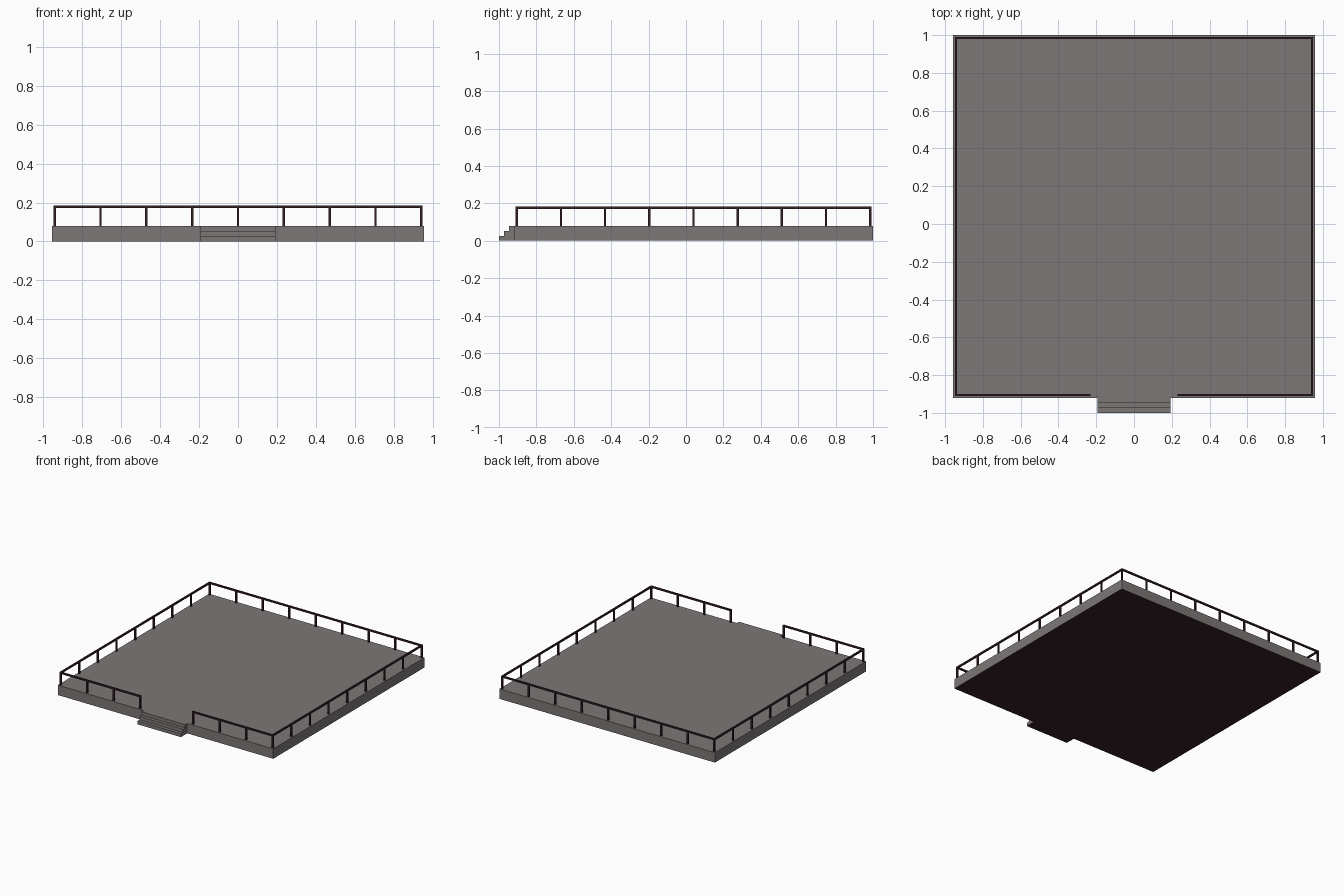
import bpy, bmesh

if "Cube" in bpy.data.objects:
    bpy.data.objects.remove(bpy.data.objects["Cube"])


def material(name, rgb):
    m = bpy.data.materials.new(name)
    m.diffuse_color = (*rgb, 1)
    m.use_nodes = True
    m.node_tree.nodes["Principled BSDF"].inputs["Base Color"].default_value = m.diffuse_color
    return m


STONE = material("grey_stone", (0.20, 0.185, 0.18))
DARK = material("dark_wood", (0.035, 0.014, 0.018))


def finish(name, bm, *mats):
    bmesh.ops.recalc_face_normals(bm, faces=bm.faces)
    me = bpy.data.meshes.new(name)
    for m in mats:
        me.materials.append(m)
    bm.to_mesh(me)
    bm.free()
    ob = bpy.data.objects.new(name, me)
    bpy.context.collection.objects.link(ob)
    return ob


def box(name, x0, x1, y0, y1, z0, z1, mat):
    bm = bmesh.new()
    bmesh.ops.create_cube(bm, size=1)
    for v in bm.verts:
        v.co = (x1 if v.co.x > 0 else x0, y1 if v.co.y > 0 else y0, z1 if v.co.z > 0 else z0)
    return finish(name, bm, mat)


# Platform and steps: one outline each, extruded; undersides dark
def prism(name, pts, offset):
    bm = bmesh.new()
    face = bm.faces.new([bm.verts.new(p) for p in pts])
    new = bmesh.ops.extrude_face_region(bm, geom=[face])["geom"]
    bmesh.ops.translate(bm, vec=offset, verts=[g for g in new if isinstance(g, bmesh.types.BMVert)])
    for f in bm.faces:
        if all(v.co.z < 1e-5 for v in f.verts):
            f.material_index = 1
    return finish(name, bm, STONE, DARK)


W, FRONT, BACK, H = 0.957, -0.92, 1.0, 0.08
prism("platform", [(-W, FRONT, 0), (W, FRONT, 0), (W, BACK, 0), (-W, BACK, 0)], (0, 0, H))

SX, RUN, RISE = 0.193, 0.08 / 3, H / 3
profile = [(-SX, FRONT, 0)]
for i in range(3):
    y = -1 + i * RUN
    profile += [(-SX, y, i * RISE), (-SX, y, (i + 1) * RISE)]
profile.append((-SX, FRONT, H))
prism("steps", profile, (2 * SX, 0, 0))

# Railing: posts on a regular spacing, leaving a gap at the steps
RX, RY0, RY1, N = 0.942, -0.905, 0.985, 8
T, RAIL_LOW, RAIL_TOP = 0.006, 0.171, 0.184


def post(x, y):
    box("post", x - T, x + T, y - T, y + T, H, RAIL_LOW, DARK)


def rail(name, xa, xb, ya, yb):
    box(name, xa - T, xb + T, ya - T, yb + T, RAIL_LOW, RAIL_TOP, DARK)


for i in range(N + 1):
    x = -RX + 2 * RX * i / N
    post(x, RY1)
    if abs(x) > 0.1:
        post(x, RY0)
    if 0 < i < N:
        y = RY0 + (RY1 - RY0) * i / N
        post(-RX, y)
        post(RX, y)

GAP = RX / 4
rail("back_rail", -RX, RX, RY1, RY1)
rail("front_rail_left", -RX, -GAP, RY0, RY0)
rail("front_rail_right", GAP, RX, RY0, RY0)
for side, x in (("left", -RX), ("right", RX)):
    rail(side + "_rail", x, x, RY0 + 2 * T, RY1 - 2 * T)
